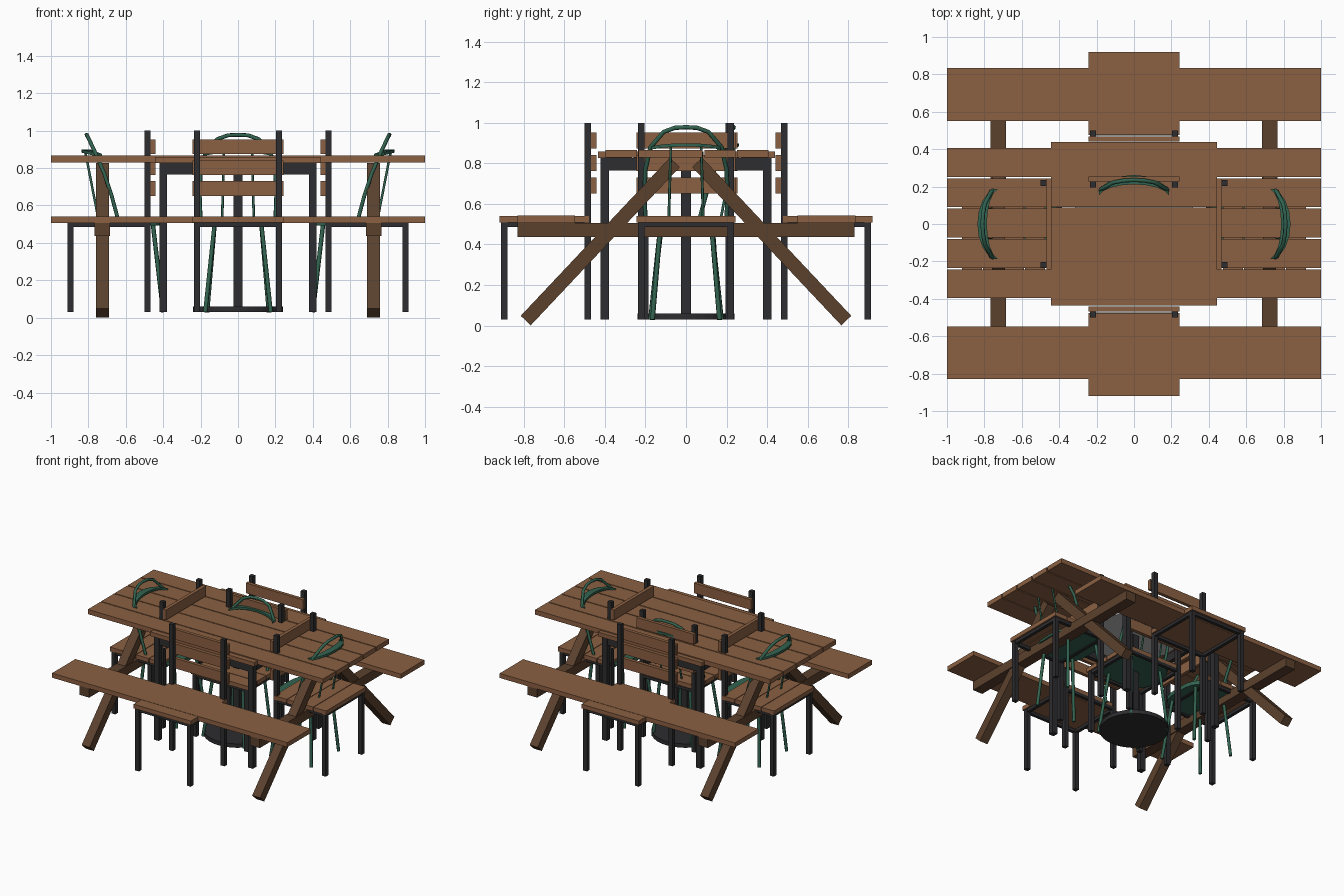
import bpy, bmesh, math
from mathutils import Matrix, Vector

if "Cube" in bpy.data.objects:
    bpy.data.objects.remove(bpy.data.objects["Cube"])


def material(name, rgb):
    m = bpy.data.materials.new(name)
    m.diffuse_color = (*rgb, 1)
    m.use_nodes = True
    m.node_tree.nodes["Principled BSDF"].inputs["Base Color"].default_value = m.diffuse_color
    return m


WOOD = material("warm wood", (0.26, 0.118, 0.055))
DARK_WOOD = material("dark wood", (0.105, 0.053, 0.027))
BLACK = material("black metal", (0.026, 0.026, 0.029))
GREEN = material("green paint", (0.032, 0.125, 0.08))
GREY = material("light grey", (0.5, 0.5, 0.49))
IDENTITY = Matrix.Identity(4)


def finish(name, bm, mat, matrix=IDENTITY):
    bmesh.ops.recalc_face_normals(bm, faces=bm.faces)
    mesh = bpy.data.meshes.new(name)
    bm.to_mesh(mesh)
    bm.free()
    mesh.materials.append(mat)
    ob = bpy.data.objects.new(name, mesh)
    ob.matrix_world = matrix
    bpy.context.collection.objects.link(ob)
    return ob


def boxes(name, mat, ranges, matrix=IDENTITY):
    """One object from boxes given as (x0, x1, y0, y1, z0, z1)."""
    bm = bmesh.new()
    for x0, x1, y0, y1, z0, z1 in ranges:
        m = Matrix.Translation(((x0 + x1) / 2, (y0 + y1) / 2, (z0 + z1) / 2))
        bmesh.ops.create_cube(bm, size=1, matrix=m @ Matrix.Diagonal((x1 - x0, y1 - y0, z1 - z0, 1)))
    return finish(name, bm, mat, matrix)


def disc(name, mat, radius, z0, z1, sides=32):
    bm = bmesh.new()
    bmesh.ops.create_cone(bm, cap_ends=True, segments=sides, radius1=radius, radius2=radius,
                          depth=z1 - z0, matrix=Matrix.Translation((0, 0, (z0 + z1) / 2)))
    return finish(name, bm, mat)


def tube(name, mat, paths, radius, matrix):
    cu = bpy.data.curves.new(name, 'CURVE')
    cu.dimensions = '3D'
    cu.bevel_depth = radius
    cu.bevel_resolution = 1
    cu.use_fill_caps = True
    for pts in paths:
        sp = cu.splines.new('POLY')
        sp.points.add(len(pts) - 1)
        for p, co in zip(sp.points, pts):
            p.co = (*co, 1)
    cu.materials.append(mat)
    ob = bpy.data.objects.new(name, cu)
    ob.matrix_world = matrix
    bpy.context.collection.objects.link(ob)


def place(x, y, degrees):
    return Matrix.Translation((x, y, 0)) @ Matrix.Rotation(math.radians(degrees), 4, 'Z')


# Long picnic table: planks, benches, cross bars and slanted legs
boxes("picnic_top", WOOD, [(-1, 1, 0.005 + i * 0.162 - 0.077, 0.005 + i * 0.162 + 0.077, 0.83, 0.866)
                           for i in range(-2, 3)])
boxes("picnic_benches", WOOD, [(-1, 1, -0.83, -0.547, 0.507, 0.542), (-1, 1, 0.55, 0.835, 0.507, 0.542)])
boxes("picnic_cross_bars", DARK_WOOD, [(s * 0.725 - 0.041, s * 0.725 + 0.041, -0.83, 0.83, 0.438, 0.507)
                                       for s in (-1, 1)])
for sx in (-1, 1):
    for sy in (-1, 1):
        low, high = Vector((sx * 0.725, sy * 0.79, 0.025)), Vector((sx * 0.725, sy * 0.055, 0.805))
        d = high - low
        m = Matrix.Translation((low + high) / 2) @ d.to_track_quat('Z', 'X').to_matrix().to_4x4()
        h = d.length / 2
        # the track rotation keeps the square section aligned with the x axis
        boxes("picnic_leg", DARK_WOOD, [(-0.034, 0.034, -0.034, 0.034, -h, h)], m)

# Square table: boards, apron and legs
boxes("square_top", WOOD, [(-0.443, 0.443, -0.435 + i * 0.176, -0.435 + i * 0.176 + 0.17, 0.826, 0.858)
                           for i in range(5)])
apron = [(-0.42, 0.42, s * 0.4 - 0.015, s * 0.4 + 0.015, 0.765, 0.826) for s in (-1, 1)]
apron += [(s * 0.4 - 0.015, s * 0.4 + 0.015, -0.42, 0.42, 0.765, 0.826) for s in (-1, 1)]
boxes("square_apron", BLACK, apron)
boxes("square_legs", BLACK, [(x - 0.021, x + 0.021, y - 0.021, y + 0.021, 0.03, 0.826)
                             for x in (-0.4, 0.4) for y in (-0.4, 0.4)])

# Round pedestal table
disc("round_base", BLACK, 0.24, 0.03, 0.06)
boxes("round_column", BLACK, [(-0.025, 0.025, -0.025, 0.025, 0.05, 0.79)])
disc("round_top", GREY, 0.33, 0.785, 0.815)


def slat_chair(m):
    """Slatted chair facing -y with its back posts on y = 0."""
    r = 0.016
    frame = [(s * 0.22 - r, s * 0.22 + r, -r, r, 0.03, 1.0) for s in (-1, 1)]
    frame += [(s * 0.22 - r, s * 0.22 + r, -0.41 - r, -0.41 + r, 0.03, 0.508) for s in (-1, 1)]
    frame += [(s * 0.22 - 0.012, s * 0.22 + 0.012, -0.41, 0, 0.485, 0.508) for s in (-1, 1)]
    frame += [(-0.22, 0.22, y - 0.012, y + 0.012, 0.485, 0.508) for y in (-0.41, 0)]
    boxes("chair_frame", BLACK, frame, m)
    boxes("chair_seat", WOOD, [(-0.243, 0.243, -0.435 + i * 0.112, -0.435 + i * 0.112 + 0.107, 0.508, 0.54)
                               for i in range(4)], m)
    boxes("chair_back_boards", WOOD, [(-0.243, 0.243, 0.017, 0.043, z, z + 0.078)
                                      for z in (0.652, 0.763, 0.874)], m)


for spot in ((0, -0.485, 0), (0, 0.485, 180), (0.485, 0, 90), (-0.485, 0, -90), (0, 0.21, 0)):
    slat_chair(place(*spot))


def hoop_chair(m):
    """Hoop-backed chair facing -y."""
    side = [(0.2, 0.065, 0.52), (0.205, 0.1, 0.65), (0.2, 0.14, 0.77), (0.175, 0.187, 0.88),
            (0.11, 0.222, 0.955), (0.055, 0.232, 0.975)]
    hoop = [(-x, y, z) for x, y, z in side] + [(0, 0.235, 0.978)] + side[::-1]
    tube("hoop_back", GREEN, [hoop], 0.011, m)
    tube("hoop_spindles", GREEN, [[(s * 0.085, 0.17, 0.52), (s * 0.075, 0.24, 0.88)] for s in (-1, 1)],
         0.007, m)
    legs = []
    for s in (-1, 1):
        legs.append([(s * 0.125, -0.12, 0.5), (s * 0.175, -0.175, 0.03)])
        legs.append([(s * 0.125, 0.13, 0.5), (s * 0.165, 0.165, 0.03)])
    tube("hoop_chair_legs", GREEN, legs, 0.012, m)

    # Rounded square seat
    bm = bmesh.new()
    ring = []
    for i in range(24):
        c, s = math.cos(i * math.pi / 12), math.sin(i * math.pi / 12)
        ring.append(bm.verts.new((0.205 * math.copysign(abs(c) ** 0.65, c),
                                  0.015 + 0.19 * math.copysign(abs(s) ** 0.65, s), 0.492)))
    face = bm.faces.new(ring)
    up = bmesh.ops.extrude_face_region(bm, geom=[face])
    bmesh.ops.translate(bm, vec=(0, 0, 0.03), verts=[v for v in up["geom"] if isinstance(v, bmesh.types.BMVert)])
    finish("hoop_chair_seat", bm, GREEN, m)

    # Crescent arm band, highest at the back
    bm = bmesh.new()
    rings = []
    for i in range(9):
        a = math.radians(-80 + i * 20)
        c, x = math.cos(a), 0.19 * math.sin(a)
        z = 0.855 + 0.028 * c
        yo, yi = 0.15 + 0.112 * c, 0.14 + 0.072 * c
        rings.append([bm.verts.new(p) for p in ((x, yo, z), (x, yi, z), (x, yi, z + 0.016), (x, yo, z + 0.016))])
    for a, b in zip(rings, rings[1:]):
        for k in range(4):
            bm.faces.new((a[k], a[(k + 1) % 4], b[(k + 1) % 4], b[k]))
    bm.faces.new(rings[0])
    bm.faces.new(rings[-1])
    finish("hoop_chair_arm", bm, GREEN, m)


for spot in ((0, 0, 0), (0.575, 0, -90), (-0.575, 0, 90)):
    hoop_chair(place(*spot))
